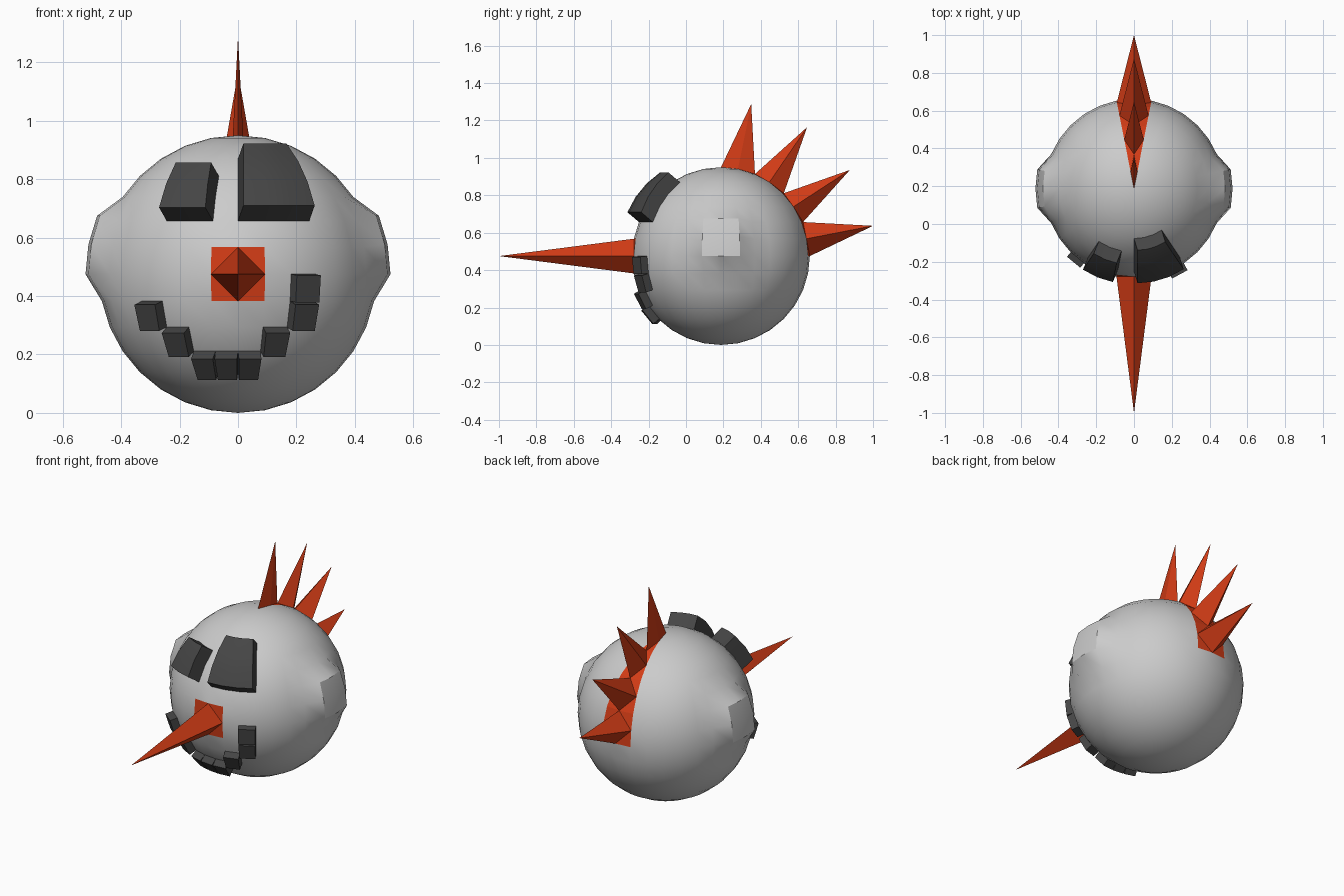
import bpy, bmesh, math
from mathutils import Vector

if "Cube" in bpy.data.objects:
    bpy.data.objects.remove(bpy.data.objects["Cube"])

R = 0.475                       # head radius
CENTRE = Vector((0, 0.187, R))
STEP = math.radians(11.25)      # one facet of the head sphere


def material(name, rgb):
    m = bpy.data.materials.new(name)
    m.use_nodes = True
    m.diffuse_color = (*rgb, 1)
    m.node_tree.nodes["Principled BSDF"].inputs["Base Color"].default_value = (*rgb, 1)
    return m


GREY = material("light_grey", (0.6, 0.6, 0.6))
DARK = material("charcoal", (0.06, 0.06, 0.06))
ORANGE = material("burnt_orange", (0.65, 0.045, 0.008))


def grid(co):
    """Facet coordinates: columns from the front towards +x, rows up from the equator."""
    return math.atan2(co.x, -co.y) / STEP, math.asin(max(-1, min(1, co.z / co.length))) / STEP


def direction(col, row):
    a, e = col * STEP, row * STEP
    return Vector((math.sin(a) * math.cos(e), -math.cos(a) * math.cos(e), math.sin(e)))


def inside(co, area):
    c, r = grid(co)
    c0, c1, r0, r1 = area
    return (c - c0) % 32 < c1 - c0 and r0 < r < r1


def sphere():
    bm = bmesh.new()
    bmesh.ops.create_uvsphere(bm, u_segments=32, v_segments=16, radius=R)
    return bm


def patch(area):
    """Only the facets of the sphere that lie in the area."""
    bm = sphere()
    away = [f for f in bm.faces if not inside(f.calc_center_median(), area)]
    bmesh.ops.delete(bm, geom=away, context='FACES')
    return bm


def nearest(bm, d):
    return max(bm.verts, key=lambda v: v.co.normalized().dot(d))


def finish(bm, name, mat, smooth=True):
    mesh = bpy.data.meshes.new(name)
    bm.to_mesh(mesh)
    bm.free()
    mesh.materials.append(mat)
    ob = bpy.data.objects.new(name, mesh)
    ob.location = CENTRE
    bpy.context.collection.objects.link(ob)
    bpy.ops.object.select_all(action='DESELECT')
    ob.select_set(True)
    bpy.context.view_layer.objects.active = ob
    if smooth:
        bpy.ops.object.shade_smooth_by_angle(angle=math.radians(30))
    return ob


def raised(name, area, depth):
    """Patch pushed straight out along its average direction."""
    bm = patch(area)
    c0, c1, r0, r1 = area
    out = direction((c0 + c1) / 2, (r0 + r1) / 2) * depth
    geom = bmesh.ops.extrude_face_region(bm, geom=bm.faces[:])["geom"]
    bmesh.ops.translate(bm, verts=[g for g in geom if isinstance(g, bmesh.types.BMVert)], vec=out)
    bmesh.ops.recalc_face_normals(bm, faces=bm.faces)
    finish(bm, name, DARK)


def spiked(name, area, tips, length):
    """Patch whose chosen points are drawn out to sharp four-sided spikes."""
    bm = patch(area)
    for col, row in tips:
        tip = nearest(bm, direction(col, row))
        for f in list(tip.link_faces):
            if len(f.verts) == 4:
                loop = next(l for l in f.loops if l.vert == tip)
                bmesh.utils.face_split(f, loop.link_loop_prev.vert, loop.link_loop_next.vert)
        tip.co = tip.co.normalized() * length
    finish(bm, name, ORANGE, smooth=False)


# Head with raised ears, open where the nose and crest sit
NOSE = (-1, 1, -1, 1)
CREST = (15, 17, 0, 8)
head = sphere()
for side in (-8, 8):
    for dc in (-1, 0, 1):
        for row in (0, 1, 2):
            v = nearest(head, direction(side + dc, row))
            v.co = v.co.normalized() * 0.522
holes = [f for f in head.faces if any(inside(f.calc_center_median(), a) for a in (NOSE, CREST))]
bmesh.ops.delete(head, geom=holes, context='FACES')
finish(head, "head", GREY)

# Nose and crest of spikes
spiked("nose", NOSE, [(0, 0)], 1.187)
spiked("crest", CREST, [(16, r) for r in (1, 3, 5, 7)], 0.829)

# Eyes of unequal size
raised("left_eye", (0, 3, 2, 5), 0.083)
raised("right_eye", (-3, -1, 2, 4), 0.083)

# Crooked smile of single tiles: column and row of each
SMILE = [(-4, -2), (-3, -3), (-2, -4), (-1, -4), (0, -4), (1, -3), (2, -2), (2, -1)]
for i, (c, r) in enumerate(SMILE):
    raised(f"mouth_tile_{i + 1}", (c, c + 1, r, r + 1), 0.042)
